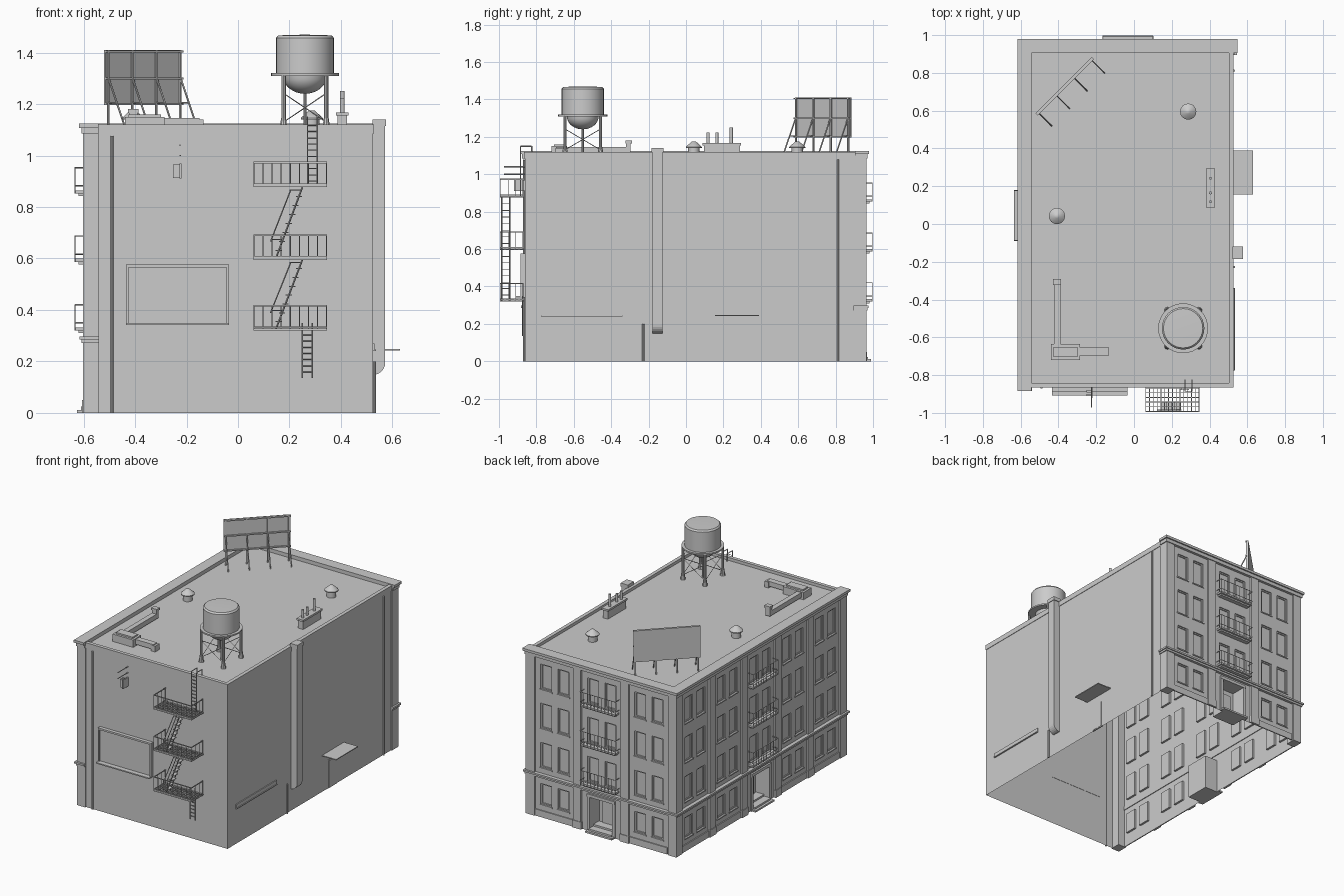
import bpy, bmesh, math
from mathutils import Matrix, Vector as V

if "Cube" in bpy.data.objects:
    bpy.data.objects.remove(bpy.data.objects["Cube"])


def done(bm, name, M=None, smooth=False):
    if M:
        bm.transform(M)
    me = bpy.data.meshes.new(name)
    bm.to_mesh(me)
    bm.free()
    ob = bpy.data.objects.new(name, me)
    bpy.context.collection.objects.link(ob)
    if smooth:
        bpy.ops.object.select_all(action='DESELECT')
        ob.select_set(True)
        bpy.context.view_layer.objects.active = ob
        bpy.ops.object.shade_smooth_by_angle(angle=math.radians(35))
    return ob


def box(bm, x0, x1, y0, y1, z0, z1):
    m = Matrix.Translation(((x0 + x1) / 2, (y0 + y1) / 2, (z0 + z1) / 2))
    bmesh.ops.create_cube(bm, size=1, matrix=m @ Matrix.Diagonal((x1 - x0, y1 - y0, z1 - z0, 1)))


def rod(bm, p, q, r=.003, r2=None, n=6):
    p, q = V(p), V(q)
    m = Matrix.Translation((p + q) / 2) @ (q - p).to_track_quat('Z', 'Y').to_matrix().to_4x4()
    bmesh.ops.create_cone(bm, cap_ends=True, segments=n, radius1=r, radius2=r if r2 is None else r2,
                          depth=(q - p).length, matrix=m)


def boxes(name, *dims, M=None):
    bm = bmesh.new()
    for d in dims:
        box(bm, *d)
    return done(bm, name, M)


def lathe(name, prof, c, n=32):
    bm = bmesh.new()
    vs = [bm.verts.new((r, 0, z)) for r, z in prof]
    es = [bm.edges.new(e) for e in zip(vs, vs[1:])]
    bmesh.ops.spin(bm, geom=vs + es, axis=(0, 0, 1), cent=(0, 0, 0), steps=n, angle=2 * math.pi)
    bmesh.ops.remove_doubles(bm, verts=bm.verts, dist=1e-5)
    bmesh.ops.recalc_face_normals(bm, faces=bm.faces)
    return done(bm, name, Matrix.Translation(c), True)


X0, X1, Y0, Y1, ROOF = -.59, .525, -.862, .952, 1.10
FLOORS = (.335, .602, .868)

# plain shell: front wall, right wall and roof, open underneath
bm = bmesh.new()
for q in (((X0, Y0, 0), (X1, Y0, 0), (X1, Y0, ROOF), (X0, Y0, ROOF)),
          ((X1, Y0, 0), (X1, Y1, 0), (X1, Y1, ROOF), (X1, Y0, ROOF)),
          ((X0, Y0, ROOF), (X1, Y0, ROOF), (X1, Y1, ROOF), (X0, Y1, ROOF))):
    bm.faces.new([bm.verts.new(p) for p in q])
done(bm, "plain_walls_and_roof")


# decorated street facade, drawn in local space facing +y
def facade(name, W, k, M):
    bay = (W - .12 - .30 - 2 * k * .06) / (2 * k)
    side = [s * (.21 + bay / 2 + i * (bay + .06)) for i in range(k) for s in (-1, 1)]
    pil = [s * (.18 + i * (bay + .06)) for i in range(k) for s in (-1, 1)]
    holes = [(-.085, .085, 0, .235, .095)]
    for c in side + [0]:
        for s in (-.065, .065):
            w = c + s
            holes += [(w - .042, w + .042, z, z + .17, .014) for z in FLOORS]
            if c:
                holes.append((w - .042, w + .042, .085, .225, .014))
    us = sorted({round(u, 4) for h in holes for u in h[:2]} | {-W / 2, W / 2})
    zs = sorted({round(z, 4) for h in holes for z in h[2:4]} | {0, ROOF})
    bm = bmesh.new()
    quad = lambda ps: bm.faces.new([bm.verts.new(p) for p in ps])
    for u0, u1 in zip(us, us[1:]):
        for z0, z1 in zip(zs, zs[1:]):
            cu, cz = (u0 + u1) / 2, (z0 + z1) / 2
            if not any(h[0] < cu < h[1] and h[2] < cz < h[3] for h in holes):
                quad([(u0, 0, z0), (u0, 0, z1), (u1, 0, z1), (u1, 0, z0)])
    for u0, u1, z0, z1, d in holes:
        a = [(u0, 0, z0), (u0, 0, z1), (u1, 0, z1), (u1, 0, z0)]
        b = [(p[0], -d, p[2]) for p in a]
        quad(b)
        for i in range(4):
            j = (i + 1) % 4
            quad([a[i], a[j], b[j], b[i]])
    bmesh.ops.remove_doubles(bm, verts=bm.verts, dist=1e-5)
    done(bm, name + "_wall", M)
    # pilasters with plinths, low base course
    boxes(name + "_pilasters", *[(p - .03, p + .03, 0, .012, 0, ROOF) for p in pil],
          *[(p - .034, p + .034, 0, .016, 0, .05) for p in pil], M=M)
    boxes(name + "_base_course", *[(c - bay / 2, c + bay / 2, 0, .007, 0, .045) for c in side], M=M)
    # window sills and thin glazing borders
    bm = bmesh.new()
    for u0, u1, z0, z1, d in holes[1:]:
        box(bm, u0 - .006, u1 + .006, 0, .005, z0 - .008, z0)
        for a, b in ((u0, u0 + .008), (u1 - .008, u1)):
            box(bm, a, b, -.013, -.007, z0, z1)
        for a, b in ((z0, z0 + .008), (z1 - .008, z1)):
            box(bm, u0, u1, -.013, -.007, a, b)
    done(bm, name + "_window_frames", M)
    # entrance
    boxes(name + "_entrance", (-.105, -.085, 0, .01, 0, .25), (.085, .105, 0, .01, 0, .25),
          (-.105, .105, 0, .012, .235, .255), (-.10, .10, 0, .036, 0, .012),
          (-.085, .085, -.09, .02, .012, .024), (-.085, .085, -.09, -.03, .024, .036),
          (-.055, .055, -.092, -.085, .036, .2), M=M)
    # balconies
    bm = bmesh.new()
    for f in FLOORS:
        z = f - .015
        box(bm, -.13, .13, 0, .043, z, z + .012)
        box(bm, -.12, .12, 0, .03, z - .01, z)
        for zz in (z + .03, z + .1):
            for p, q in (((-.133, .044), (.133, .044)), ((-.133, 0), (-.133, .044)), ((.133, 0), (.133, .044))):
                rod(bm, (*p, zz), (*q, zz), .0025, n=4)
        for i in range(11):
            u = -.133 + .0266 * i
            rod(bm, (u, .044, z), (u, .044, z + .1), .0018, n=4)
    done(bm, name + "_balconies", M)


facade("back", X1 - X0, 1, Matrix.Translation(((X0 + X1) / 2, Y1, 0)))
facade("left", Y1 - Y0, 2, Matrix.Translation((X0, (Y0 + Y1) / 2, 0)) @ Matrix.Rotation(math.pi / 2, 4, 'Z'))

# corner pilasters, belt course, cornice, parapet
boxes("corner_pilasters", (-.602, -.54, .895, .964, 0, ROOF), (.465, .532, .895, .964, 0, ROOF),
      (-.602, -.54, -.870, -.80, 0, ROOF))


def band(z0, z1, o, i=.06):
    return ((-.602 - o, -.602 + i, -.870 - o, .964 + o, z0, z1),
            (-.602 + i, .532 + o, .964 - i, .964 + o, z0, z1))


boxes("cornice", *band(1.085, 1.108, .006), *band(1.108, 1.125, .015))
# belt course stays shallow along the walls and wraps each corner
boxes("belt_course", *[d for z0, z1, o in ((.272, .285, .006), (.285, .297, .013)) for d in (
    (-.602 - o, -.585, -.870 - o, .964 + o, z0, z1), (-.602 - o, .532 + o, .945, .964 + o, z0, z1),
    (-.585, -.54, -.870 - o, -.855, z0, z1), (.515, .532 + o, .895, .945, z0, z1))])
boxes("parapet", (-.542, .528, -.866, -.842, 1.085, 1.12), (.503, .528, -.842, .905, 1.085, 1.12))

# drain pipes
bm = bmesh.new()
rod(bm, (-.49, -.866, 0), (-.49, -.866, 1.075), .006, n=10)
rod(bm, (.529, .812, 0), (.529, .812, 1.08), .006, n=10)
rod(bm, (.53, -.228, 0), (.53, -.228, .2), .006, n=10)
done(bm, "drain_pipes", None, True)

# right side: duct with elbow, awning, door, tray
bm = bmesh.new()
arc = [(.525 + .047 * math.sin(a), .195 - .047 * math.cos(a)) for a in [i * math.pi / 12 for i in range(7)]]
f = bm.faces.new([bm.verts.new((x, -.18, z)) for x, z in arc + [(.572, 1.12), (.525, 1.12)]])
r = bmesh.ops.extrude_face_region(bm, geom=[f])
bmesh.ops.translate(bm, vec=(0, .055, 0), verts=[v for v in r['geom'] if isinstance(v, bmesh.types.BMVert)])
bmesh.ops.recalc_face_normals(bm, faces=bm.faces)
box(bm, .522, .576, -.185, -.12, 1.115, 1.14)
done(bm, "side_duct")
boxes("awning", (.522, .63, .155, .39, .242, .248))
boxes("side_door", (.52, .528, .21, .31, 0, .195), (.528, .53, .22, .30, .005, .185))
boxes("wall_tray", (.52, .536, -.775, -.34, .24, .246), (.52, .531, -.775, -.34, .246, .27))

# framed wall panel on the front
boxes("wall_panel", (-.43, -.04, -.875, -.86, .35, .57), (-.435, -.035, -.886, -.86, .565, .577),
      (-.435, -.425, -.886, -.86, .345, .57), (-.045, -.035, -.886, -.86, .345, .57),
      (-.435, -.035, -.908, -.86, .342, .35))

# cable bracket with small box
bm = bmesh.new()
for z in (1.04, 1.0):
    rod(bm, (-.225, -.86, z), (-.225, -.972, z), .003)
for y in (-.885, -.905):
    box(bm, -.252, -.228, y - .006, y + .006, .912, .965)
box(bm, -.228, -.22, -.92, -.86, .91, .97)
done(bm, "cable_bracket")

# fire escape platforms
LV = (.32, .595, .877)
ya, yb = -.993, -.868
bm = bmesh.new()
for z in LV:
    for i in range(15):
        x = .062 + i * .0202
        box(bm, x - .002, x + .002, ya, yb, z, z + .006)
    for i in range(6):
        y = ya + (yb - ya) * i / 5
        box(bm, .06, .346, y - .002, y + .002, z, z + .008)
    for zz in (z + .012, z + .096):
        box(bm, .06, .346, ya - .002, ya + .002, zz - .003, zz + .003)
        for x in (.062, .344):
            box(bm, x - .002, x + .002, ya, yb, zz - .003, zz + .003)
    for i in range(9):
        x = .062 + i * .03525
        rod(bm, (x, ya, z), (x, ya, z + .096), .002, n=4)
    for x in (.062, .344):
        for y in (-.95, -.91, -.872):
            rod(bm, (x, y, z), (x, y, z + .096), .002, n=4)
done(bm, "fire_escape_platforms")

# fire escape stairs
bm = bmesh.new()
for z0, z1 in zip(LV, LV[1:]):
    a, b = V((.145, 0, z0)), V((.25, 0, z1))
    for y in (-.985, -.942):
        o, h = V((0, y, 0)), V((-.045, y, 0))
        rod(bm, a + o, b + o, .0035, n=4)
        rod(bm, a.lerp(b, .25) + h, b + h - V((0, 0, .01)), .0025, n=4)
        for t in (.28, .96):
            rod(bm, a.lerp(b, t) + o, a.lerp(b, t) + h, .002, n=4)
    for i in range(1, 8):
        p = a.lerp(b, i / 8)
        box(bm, p.x - .012, p.x + .012, -.985, -.942, p.z - .002, p.z + .002)
done(bm, "fire_escape_stairs")

# ladders
bm = bmesh.new()
for x, y, z0, z1 in ((.27, -.885, .877, 1.15), (.25, -.875, .135, .35)):
    for dx in (0, .038):
        rod(bm, (x + dx, y, z0), (x + dx, y, z1), .003)
        if z1 > 1:
            rod(bm, (x + dx, y, z1), (x + dx, -.825, z1), .003)
            rod(bm, (x + dx, -.825, z1), (x + dx, -.825, ROOF), .003)
    for i in range(1, int((z1 - z0) / .024)):
        rod(bm, (x, y, z0 + i * .024), (x + .038, y, z0 + i * .024), .002, n=4)
done(bm, "ladders")

# water tank
TX, TY = .26, -.552
dome = [(.085 * math.sin(t), 1.31 - .07 * math.cos(t)) for t in [i * math.pi / 16 for i in range(9)]]
lathe("water_tank", dome + [(.132, 1.31), (.132, 1.32), (.1125, 1.32), (.1125, 1.457), (.104, 1.467), (0, 1.47)], (TX, TY, 0))
bm = bmesh.new()
cs = [V((TX + sx * .083, TY + sy * .095, 0)) for sx, sy in ((-1, -1), (1, -1), (1, 1), (-1, 1))]
lo, hi = V((0, 0, ROOF)), V((0, 0, 1.312))
for i, c in enumerate(cs):
    n = cs[(i + 1) % 4]
    rod(bm, c + lo, c + hi, .009, n=10)
    rod(bm, c + lo, c + lo + V((0, 0, .045)), .017, .01, n=10)
    rod(bm, c + lo + V((0, 0, .03)), n + hi - V((0, 0, .07)), .002, n=4)
    rod(bm, n + lo + V((0, 0, .03)), c + hi - V((0, 0, .07)), .002, n=4)
rod(bm, (TX, TY, ROOF), (TX, TY, 1.245), .006, n=10)
done(bm, "tank_legs", None, True)

# round roof vents
for i, c in enumerate(((-.408, .042, ROOF), (.287, .595, ROOF))):
    lathe(f"roof_vent_{i}", [(.03, 0), (.03, .04), (.043, .04), (.043, .046), (.012, .074), (0, .076)], c, 16)

# chimney block with pipes
bm = bmesh.new()
box(bm, .386, .424, .095, .288, ROOF, 1.16)
box(bm, .38, .43, .087, .295, 1.155, 1.168)
for y, z in ((.118, 1.222), (.165, 1.222), (.242, 1.25)):
    rod(bm, (.405, y, 1.16), (.405, y, z), .0085, n=12)
done(bm, "chimney")

# rooftop ventilation unit with two ducts
boxes("vent_unit", (-.44, -.285, -.72, -.635, ROOF, 1.15), (-.425, -.30, -.705, -.65, 1.15, 1.16),
      (-.285, -.15, -.695, -.655, 1.112, 1.145), (-.165, -.135, -.698, -.652, ROOF, 1.14),
      (-.424, -.39, -.635, -.30, 1.112, 1.145), (-.424, -.39, -.32, -.296, 1.112, 1.17),
      (-.428, -.386, -.324, -.29, 1.165, 1.18))

# rooftop billboard turned 45 degrees, local x along the panel, -y behind
bm = bmesh.new()
box(bm, -.21, .21, -.004, .004, 1.197, 1.41)
for z in (1.2, 1.3, 1.405):
    box(bm, -.21, .21, -.014, -.003, z - .004, z + .004)
for x in (-.198, -.066, .066, .198):
    box(bm, x - .004, x + .004, -.012, -.004, ROOF, 1.41)
    rod(bm, (x, -.01, 1.30), (x, -.105, ROOF), .004)
    rod(bm, (x, -.01, 1.205), (x, -.052, 1.205), .003)
done(bm, "roof_billboard", Matrix.Translation((-.37, .733, 0)) @ Matrix.Rotation(math.pi / 4, 4, 'Z'))
